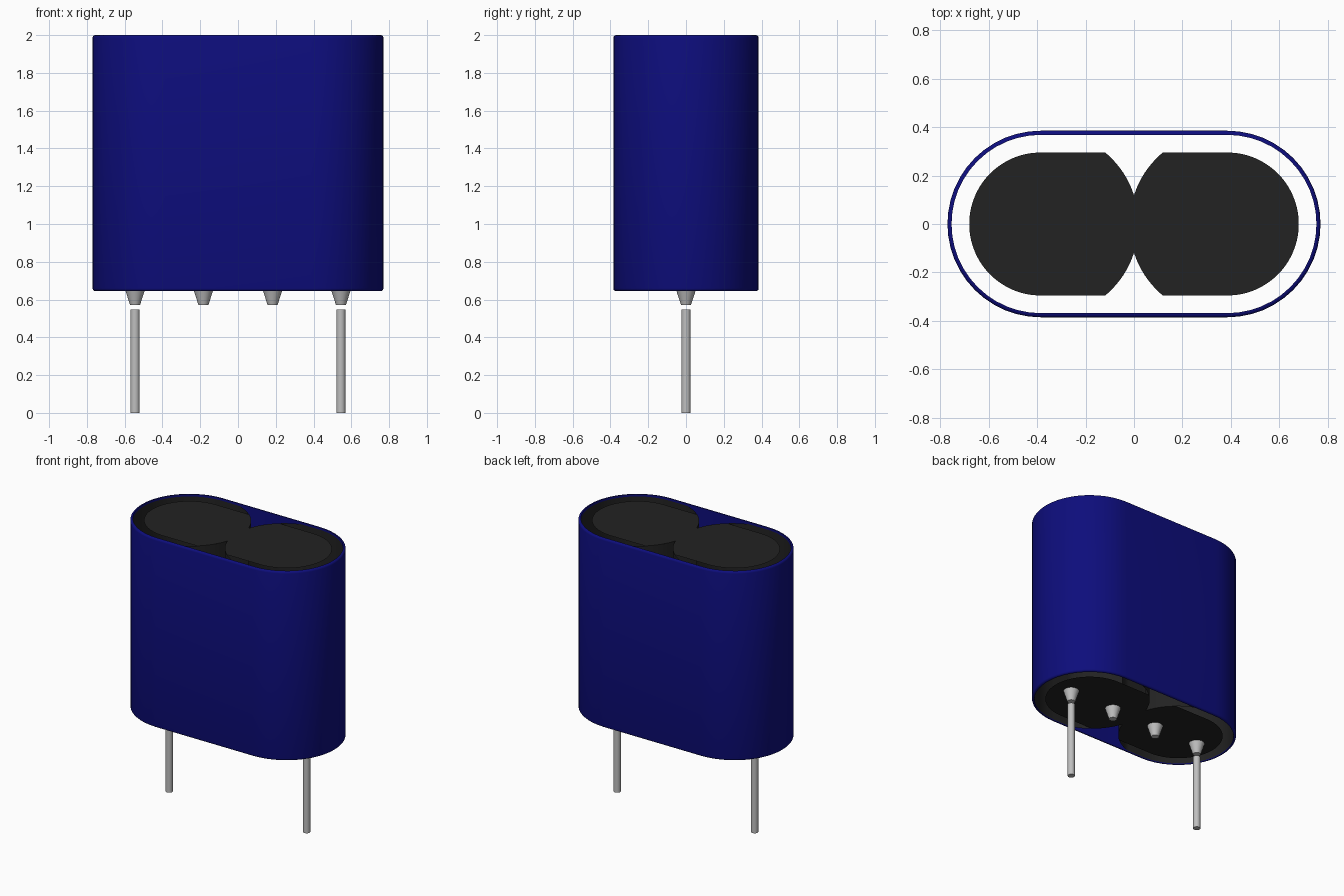
import bpy, bmesh, math

if "Cube" in bpy.data.objects:
    bpy.data.objects.remove(bpy.data.objects["Cube"])


def material(name, color):
    m = bpy.data.materials.new(name)
    m.use_nodes = True
    m.diffuse_color = (*color, 1)
    m.node_tree.nodes["Principled BSDF"].inputs["Base Color"].default_value = (*color, 1)
    return m


BLUE = material("dark blue sleeve", (0.004, 0.004, 0.2))
BLACK = material("near black", (0.016, 0.016, 0.016))
METAL = material("light grey metal", (0.52, 0.52, 0.52))

HALF = 0.385            # distance from the middle to each rounded end's centre
OUTER, INNER = 0.385, 0.368
BOTTOM, TOP = 0.645, 2.0
CELL_X, CELL_R = 0.366, 0.385


def finish(name, bm, mat):
    mesh = bpy.data.meshes.new(name)
    bm.to_mesh(mesh)
    bm.free()
    mesh.materials.append(mat)
    obj = bpy.data.objects.new(name, mesh)
    bpy.context.collection.objects.link(obj)
    bpy.ops.object.select_all(action='DESELECT')
    obj.select_set(True)
    bpy.context.view_layer.objects.active = obj
    bpy.ops.object.shade_smooth_by_angle(angle=math.radians(35))
    return obj


def stadium(r, n=24):
    """Rounded-end outline of half width r."""
    pts = []
    for side, start in ((1, -math.pi / 2), (-1, math.pi / 2)):
        for i in range(n + 1):
            a = start + math.pi * i / n
            pts.append((side * HALF + r * math.cos(a), r * math.sin(a)))
    return pts


def cell_outline(r, n=72):
    """Two overlapping round cells, trimmed to a stadium of half width r."""
    end = min(HALF + r, CELL_X + CELL_R)

    def half_width(x):
        y2 = CELL_R ** 2 - (x - CELL_X) ** 2
        y2 = min(y2, r * r - max(0, x - HALF) ** 2)
        return math.sqrt(max(0, y2))

    quarter = [(end * math.sin(math.pi / 2 * i / n),) for i in range(n)]
    quarter = [(x, half_width(x)) for (x,) in quarter] + [(end, 0)]
    right = quarter + [(x, -y) for x, y in reversed(quarter[:-1])]
    left = [(-x, y) for x, y in reversed(right[1:-1])]
    # top middle -> right end -> bottom middle -> left end
    return right + [(x, y) for x, y in left[::1]]


def loft(bm, loops, closed=False):
    rings = [[bm.verts.new((x, y, z)) for x, y in pts] for pts, z in loops]
    pairs = list(zip(rings, rings[1:]))
    if closed:
        pairs.append((rings[-1], rings[0]))
    for a, b in pairs:
        n = len(a)
        for i in range(n):
            j = (i + 1) % n
            bm.faces.new((a[i], a[j], b[j], b[i]))
    return rings


# Thin sleeve, open at both ends, with slightly rounded rims
ROUND = 0.014
corner = [(ROUND * (1 - math.cos(a)), ROUND * (1 - math.sin(a)))
          for a in (0, math.pi / 6, math.pi / 3, math.pi / 2)]
profile = [(OUTER - dx, TOP - dz) for dx, dz in corner]
profile += [(INNER, TOP), (INNER, BOTTOM)]
profile += [(OUTER - dx, BOTTOM + dz) for dx, dz in reversed(corner)]
bm = bmesh.new()
loft(bm, [(stadium(r), z) for r, z in profile], closed=True)
bmesh.ops.recalc_face_normals(bm, faces=bm.faces)
finish("sleeve", bm, BLUE)

# Cell side walls just inside the sleeve
CAP_TOP, CAP_BOTTOM = TOP - 0.015, BOTTOM + 0.006
wall = cell_outline(INNER - 0.002)
bm = bmesh.new()
loft(bm, [(wall, CAP_TOP), (wall, CAP_BOTTOM)])
finish("cell_walls", bm, BLACK)

# Inset end plates of the two cells
for name, z, up in (("top_plate", CAP_TOP, True), ("bottom_plate", CAP_BOTTOM, False)):
    bm = bmesh.new()
    face = bm.faces.new([bm.verts.new((x, y, z)) for x, y in cell_outline(0.295)])
    face.normal_update()
    if (face.normal.z > 0) != up:
        face.normal_flip()
    bmesh.ops.triangulate(bm, faces=[face])
    finish(name, bm, BLACK)


def tapered(name, x, z0, z1, r0, r1):
    bm = bmesh.new()
    bmesh.ops.create_cone(bm, cap_ends=True, segments=24, radius1=r0, radius2=r1,
                          depth=z1 - z0)
    bmesh.ops.translate(bm, verts=bm.verts, vec=(x, 0, (z0 + z1) / 2))
    finish(name, bm, METAL)


# Terminal cones under the cells, and the two wire legs
for side, label in ((1, "left"), (-1, "right")):
    tapered(label + "_outer_terminal", side * 0.545, 0.57, CAP_BOTTOM, 0.026, 0.052)
    tapered(label + "_inner_terminal", side * 0.183, 0.57, CAP_BOTTOM, 0.026, 0.052)
    tapered(label + "_leg", side * 0.545, 0.0, 0.548, 0.024, 0.024)
